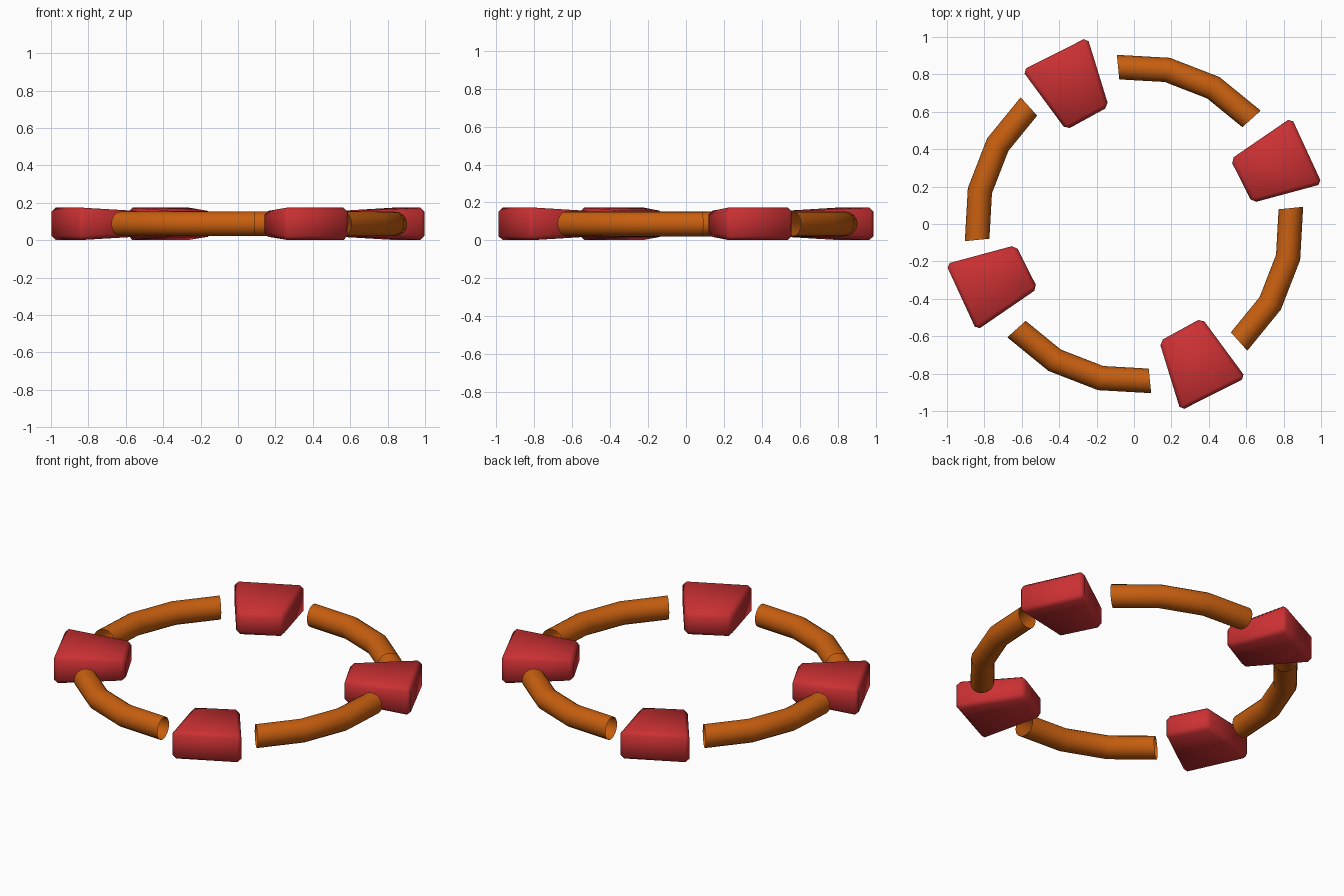
import bpy, bmesh, math
from mathutils import Matrix, Vector

if "Cube" in bpy.data.objects:
    bpy.data.objects.remove(bpy.data.objects["Cube"])

MID_Z = 0.0875      # height of the ring's middle plane


def material(name, color):
    m = bpy.data.materials.new(name)
    m.diffuse_color = (*color, 1)
    m.use_nodes = True
    m.node_tree.nodes["Principled BSDF"].inputs["Base Color"].default_value = m.diffuse_color
    return m


red = material("red", (0.60, 0.03, 0.033))
orange = material("orange", (0.58, 0.115, 0.005))


def finish(name, bm, mat):
    bmesh.ops.recalc_face_normals(bm, faces=bm.faces)
    me = bpy.data.meshes.new(name)
    bm.to_mesh(me)
    bm.free()
    me.materials.append(mat)
    me.shade_smooth()
    ob = bpy.data.objects.new(name, me)
    bpy.context.collection.objects.link(ob)
    return ob


# Curved tube: open-ended arc of a ring, swept in three steps
def tube(name, turn, radius=0.843, thick=0.066, sides=16):
    bm = bmesh.new()
    rings = []
    for step in range(4):
        a = math.radians(turn + 5.8 - 18 * step)
        ring = []
        for i in range(sides):
            t = 2 * math.pi * i / sides
            r = radius + thick * math.cos(t)
            ring.append(bm.verts.new((r * math.cos(a), r * math.sin(a),
                                      MID_Z + thick * math.sin(t))))
        rings.append(ring)
    for r0, r1 in zip(rings, rings[1:]):
        for i in range(sides):
            j = (i + 1) % sides
            bm.faces.new((r0[i], r0[j], r1[j], r1[i]))
    ob = finish(name, bm, orange)
    # open arcs: make the normals point away from the tube's core
    f = ob.data.polygons[0]
    c = Vector(f.center)
    core = Vector((c.x, c.y, 0)).normalized() * radius + Vector((0, 0, MID_Z))
    if f.normal.dot(c - core) < 0:
        ob.data.flip_normals()


# Wedge block: plan corners with half heights, thinner at the inner edge
PLAN = [(0.515, 0.345, 0.068), (0.632, 0.113, 0.068),
        (1.006, 0.214, 0.0875), (0.842, 0.569, 0.0875)]


def wedge(name, turn):
    bm = bmesh.new()
    low = [bm.verts.new((x, y, MID_Z - h)) for x, y, h in PLAN]
    top = [bm.verts.new((x, y, MID_Z + h)) for x, y, h in PLAN]
    bm.faces.new(low[::-1])
    bm.faces.new(top)
    for i in range(4):
        j = (i + 1) % 4
        bm.faces.new((low[i], low[j], top[j], top[i]))
    bmesh.ops.bevel(bm, geom=bm.edges[:], offset=0.022, segments=1,
                    affect='EDGES')
    bm.transform(Matrix.Rotation(math.radians(turn), 4, 'Z'))
    finish(name, bm, red)


# Four tubes and four wedges alternate around the ring
for i, (side, wedge_turn) in enumerate(zip(
        ("right", "back", "left", "front"), (0, 92, 180, 272))):
    tube(side + "_tube", 90 * i)
    wedge(side + "_wedge", wedge_turn)
